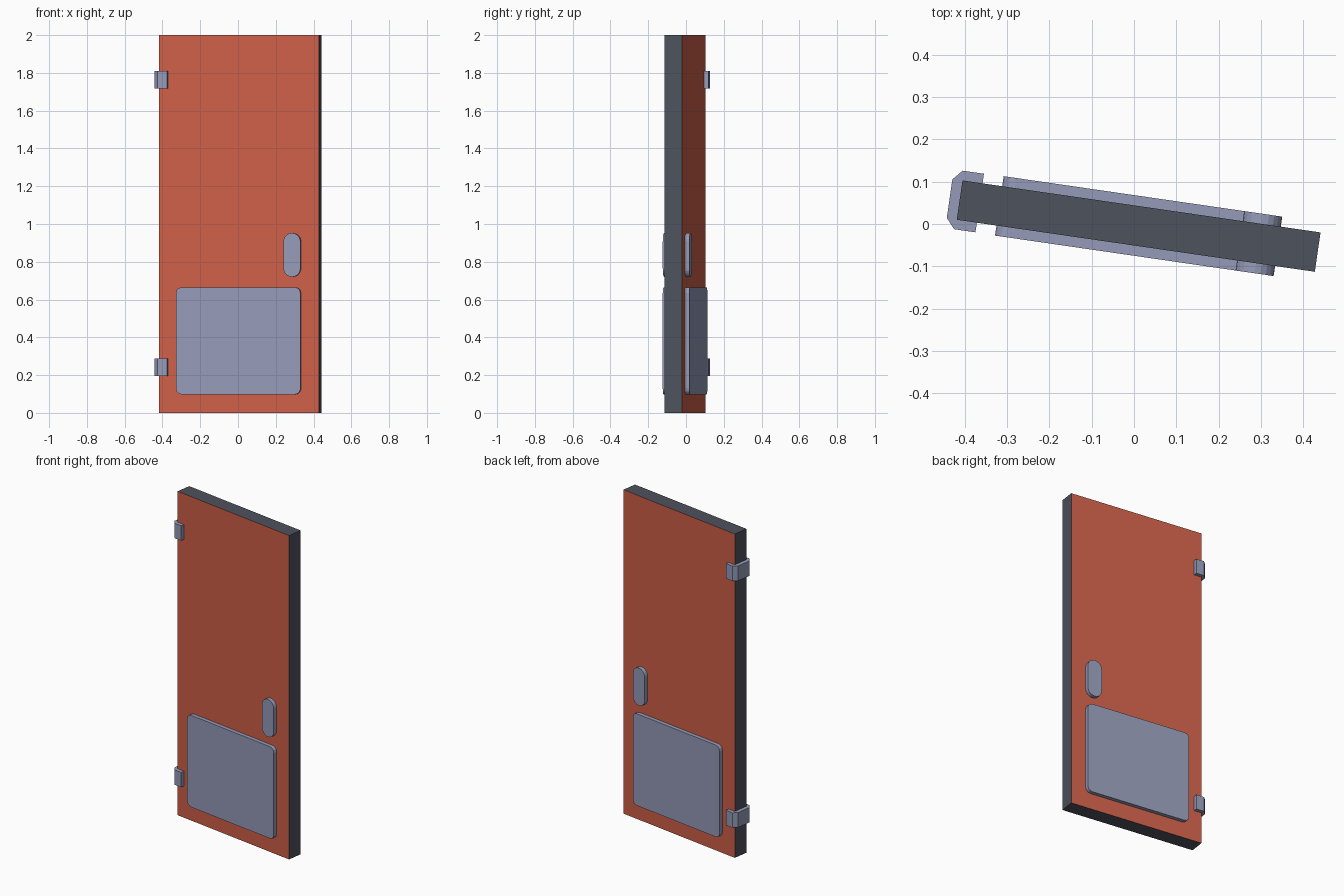
import bpy, bmesh, math
from mathutils import Matrix

if "Cube" in bpy.data.objects:
    bpy.data.objects.remove(bpy.data.objects["Cube"])

# Door stands slightly turned about z
PLACE = Matrix.Translation((0.011, -0.005, 0)) @ Matrix.Rotation(math.radians(-8.26), 4, 'Z')
HALF_W, HALF_T, HEIGHT, PLATE_T = 0.428, 0.047, 2.0, 0.071


def material(name, rgb):
    m = bpy.data.materials.new(name)
    m.diffuse_color = (*rgb, 1)
    m.use_nodes = True
    m.node_tree.nodes["Principled BSDF"].inputs["Base Color"].default_value = m.diffuse_color
    return m


RED = material("red paint", (0.62, 0.115, 0.065))
DARK = material("dark edge", (0.076, 0.084, 0.107))
STEEL = material("blue grey metal", (0.30, 0.33, 0.48))


def finish(name, bm, mats):
    bmesh.ops.recalc_face_normals(bm, faces=bm.faces)
    me = bpy.data.meshes.new(name)
    bm.to_mesh(me)
    bm.free()
    for m in mats:
        me.materials.append(m)
    ob = bpy.data.objects.new(name, me)
    ob.matrix_world = PLACE
    bpy.context.collection.objects.link(ob)
    return ob


def prism(name, points, offset, mats):
    """Extrude a closed outline of 3D points along offset."""
    bm = bmesh.new()
    face = bm.faces.new([bm.verts.new(p) for p in points])
    ext = bmesh.ops.extrude_face_region(bm, geom=[face], use_keep_orig=True)
    verts = [g for g in ext["geom"] if isinstance(g, bmesh.types.BMVert)]
    bmesh.ops.translate(bm, verts=verts, vec=offset)
    return finish(name, bm, mats)


def rounded_rect(x0, x1, z0, z1, r, steps):
    pts = []
    corners = [(x1 - r, z1 - r), (x0 + r, z1 - r), (x0 + r, z0 + r), (x1 - r, z0 + r)]
    for i, (cx, cz) in enumerate(corners):
        for k in range(steps + 1):
            a = math.pi / 2 * (i + k / steps)
            pts.append((cx + r * math.cos(a), cz + r * math.sin(a)))
    return pts


# Door slab: red faces, dark edges
slab = prism("door_slab",
             [(-HALF_W, -HALF_T, 0), (HALF_W, -HALF_T, 0), (HALF_W, HALF_T, 0), (-HALF_W, HALF_T, 0)],
             (0, 0, HEIGHT), [RED, DARK])
for p in slab.data.polygons:
    p.material_index = 0 if abs(p.normal.y) > 0.9 else 1

# Kick plate and push plate on both sides
for side, s in (("front", -1), ("back", 1)):
    for name, outline in (
            ("kick_plate", rounded_rect(-0.333, 0.333, 0.098, 0.665, 0.03, 3)),
            ("push_plate", rounded_rect(0.242, 0.333, 0.72, 0.952, 0.0454, 5))):
        prism(f"{side}_{name}", [(x, s * (HALF_T - 0.004), z) for x, z in outline],
              (0, s * (PLATE_T - HALF_T + 0.004), 0), [STEEL])

# Hinge brackets wrapping the left edge
half = [(-0.38, 0.042), (-0.38, 0.070), (-0.431, 0.070), (-0.452, 0.046)]
bracket = half + [(x, -y) for x, y in reversed(half)]
for name, z in (("lower_hinge", 0.195), ("upper_hinge", 1.718)):
    prism(name, [(x, y, z) for x, y in bracket], (0, 0, 0.092), [STEEL])
